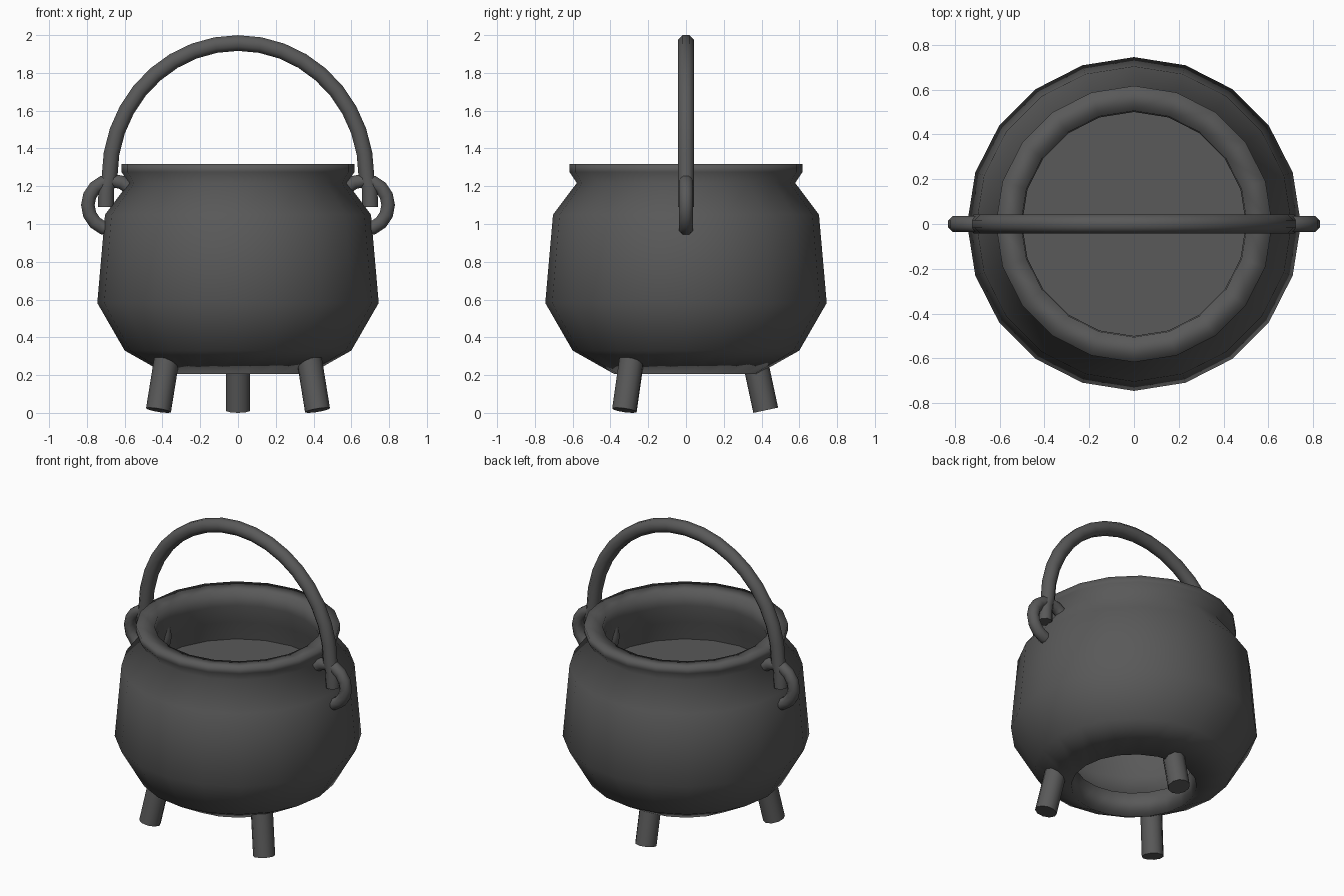
import bpy, bmesh, math
from mathutils import Vector

if "Cube" in bpy.data.objects:
    bpy.data.objects.remove(bpy.data.objects["Cube"])

iron = bpy.data.materials.new("dark iron")
iron.use_nodes = True
COLOR = (0.1, 0.1, 0.1, 1)
iron.diffuse_color = COLOR
iron.node_tree.nodes["Principled BSDF"].inputs["Base Color"].default_value = COLOR


def finish(name, bm, angle):
    bmesh.ops.recalc_face_normals(bm, faces=bm.faces)
    mesh = bpy.data.meshes.new(name)
    bm.to_mesh(mesh)
    bm.free()
    mesh.materials.append(iron)
    obj = bpy.data.objects.new(name, mesh)
    bpy.context.collection.objects.link(obj)
    bpy.ops.object.select_all(action='DESELECT')
    obj.select_set(True)
    bpy.context.view_layer.objects.active = obj
    bpy.ops.object.shade_smooth_by_angle(angle=math.radians(angle))


def bridge(bm, a, b):
    for i in range(len(a)):
        j = (i + 1) % len(a)
        bm.faces.new((a[i], a[j], b[j], b[i]))


def lathe(name, profile, sides, angle):
    """Revolve a closed (radius, height) profile around z."""
    bm = bmesh.new()
    rings = []
    for r, z in profile:
        rings.append([bm.verts.new((r * math.cos(t), r * math.sin(t), z))
                      for t in (2 * math.pi * i / sides for i in range(sides))])
    for k, ring in enumerate(rings):
        bridge(bm, ring, rings[(k + 1) % len(rings)])
    finish(name, bm, angle)


def tube(name, path, radius, closed=False, sides=8):
    """Sweep a flat-topped polygon section along a path lying in the xz plane."""
    bm = bmesh.new()
    rings, n = [], len(path)
    for k, p in enumerate(path):
        before = path[k - 1] if closed or k else p
        after = path[(k + 1) % n] if closed or k < n - 1 else p
        d = (after - before).normalized()
        side = Vector((d.z, 0, -d.x))
        ring = []
        for i in range(sides):
            t = 2 * math.pi * (i + 0.5) / sides
            ring.append(bm.verts.new(p + radius * (side * math.cos(t) + Vector((0, math.sin(t), 0)))))
        rings.append(ring)
    for k in range(n if closed else n - 1):
        bridge(bm, rings[k], rings[(k + 1) % n])
    if not closed:
        bm.faces.new(rings[0])
        bm.faces.new(rings[-1])
    finish(name, bm, 50)


# Thick pot wall, open at the top and the bottom, with a soft lip
outer = [(0.38, 0.206), (0.60, 0.33), (0.745, 0.582), (0.704, 1.05),
         (0.578, 1.217), (0.617, 1.275), (0.617, 1.317)]
inner = [(0.505, 1.307), (0.50, 1.21), (0.525, 1.09), (0.56, 0.96), (0.61, 0.62),
         (0.50, 0.44), (0.355, 0.36)]
lathe("pot_body", outer + inner, 20, 120)

# Flat surface of the contents
bm = bmesh.new()
bmesh.ops.create_circle(bm, cap_ends=True, segments=20, radius=0.56)
bmesh.ops.translate(bm, verts=bm.verts, vec=(0, 0, 0.96))
finish("contents_surface", bm, 30)

# Arched handle with straight ends
arch = [Vector((0.68 * math.cos(t), 0, 1.25 + 0.708 * math.sin(t)))
        for t in (math.pi * i / 18 for i in range(19))]
left_end = [Vector((0.70, 0, 1.09)), Vector((0.697, 0, 1.19))]
right_end = [Vector((-p.x, 0, p.z)) for p in reversed(left_end)]
tube("handle", left_end + arch + right_end, 0.045)

# Rings through the wall
for side, name in ((1, "left_ring"), (-1, "right_ring")):
    loop = [Vector((side * 0.665 + 0.13 * math.cos(t), 0, 1.10 + 0.13 * math.sin(t)))
            for t in (2 * math.pi * i / 16 for i in range(16))]
    tube(name, loop, 0.039, closed=True)

# Three splayed legs
legs = {"front_left_leg": ((0.378, -0.288, 0.28), (0.421, -0.326, 0.014)),
        "front_right_leg": ((-0.378, -0.288, 0.28), (-0.421, -0.326, 0.014)),
        "back_leg": ((0, 0.365, 0.28), (0, 0.422, 0.014))}
for name, (top, foot) in legs.items():
    top, foot = Vector(top), Vector(foot)
    axis = top - foot
    bm = bmesh.new()
    bmesh.ops.create_cone(bm, cap_ends=True, segments=10, radius1=0.067, radius2=0.067, depth=axis.length)
    bm.transform(axis.to_track_quat('Z', 'Y').to_matrix().to_4x4())
    bmesh.ops.translate(bm, verts=bm.verts, vec=(top + foot) / 2)
    finish(name, bm, 50)
